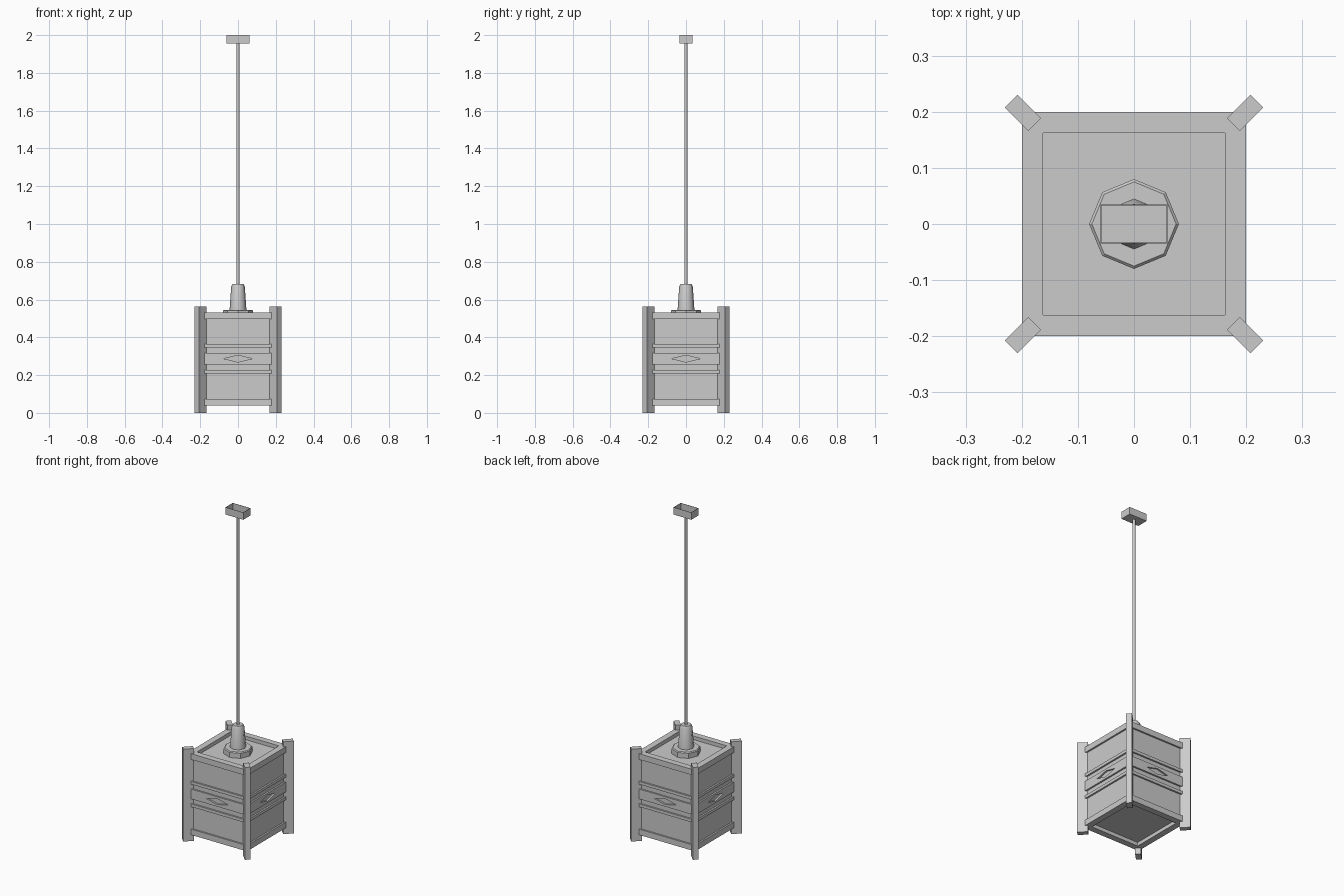
import bpy, bmesh, math
from mathutils import Matrix

if "Cube" in bpy.data.objects:
    bpy.data.objects.remove(bpy.data.objects["Cube"])


def finish(bm, name):
    bmesh.ops.recalc_face_normals(bm, faces=bm.faces)
    me = bpy.data.meshes.new(name)
    bm.to_mesh(me)
    bm.free()
    ob = bpy.data.objects.new(name, me)
    bpy.context.collection.objects.link(ob)
    return ob


def box(name, center, size, turn=0):
    bm = bmesh.new()
    bmesh.ops.create_cube(bm, size=1, matrix=Matrix.Translation(center)
                          @ Matrix.Rotation(turn, 4, 'Z') @ Matrix.Diagonal((*size, 1)))
    return finish(bm, name)


def square_ring(name, outer, inner, z0, z1):
    bm = bmesh.new()
    signs = [(-1, -1), (1, -1), (1, 1), (-1, 1)]
    loops = [[bm.verts.new((sx * r, sy * r, z)) for sx, sy in signs]
             for r, z in ((outer, z0), (outer, z1), (inner, z1), (inner, z0))]
    for k in range(4):
        a, b = loops[k], loops[(k + 1) % 4]
        for i in range(4):
            j = (i + 1) % 4
            bm.faces.new((a[i], a[j], b[j], b[i]))
    return finish(bm, name)


def lathe(name, profile, sides, smooth=None):
    bm = bmesh.new()
    rings = [[bm.verts.new((r * math.cos(math.tau * i / sides),
                            r * math.sin(math.tau * i / sides), z))
              for i in range(sides)] for r, z in profile]
    for a, b in zip(rings, rings[1:]):
        for i in range(sides):
            j = (i + 1) % sides
            bm.faces.new((a[i], a[j], b[j], b[i]))
    bm.faces.new(rings[0])
    bm.faces.new(rings[-1])
    ob = finish(bm, name)
    if smooth:
        bpy.ops.object.select_all(action='DESELECT')
        bpy.context.view_layer.objects.active = ob
        ob.select_set(True)
        bpy.ops.object.shade_smooth_by_angle(angle=math.radians(smooth))
    return ob


# Shade body, seen as recessed panels between the rails
box("shade_body", (0, 0, 0.285), (0.38, 0.38, 0.45))

# Top and bottom frames, thin rails
square_ring("top_frame", 0.2, 0.162, 0.497, 0.532)
square_ring("bottom_frame", 0.2, 0.162, 0.038, 0.073)
square_ring("upper_rail", 0.2, 0.18, 0.346, 0.364)
square_ring("lower_rail", 0.2, 0.18, 0.209, 0.227)

# Middle bands with a diamond cut-out, one per side
W, H, ZC, DX, DZ = 0.2, 0.03, 0.287, 0.075, 0.018
for n, side in enumerate(("front", "right", "back", "left")):
    bm = bmesh.new()
    faces = []
    for s in (1, -1):
        pts = [(-W, 0), (-DX, 0), (0, s * DZ), (DX, 0), (W, 0), (W, s * H), (-W, s * H)]
        faces.append([bm.verts.new((x, -0.2, ZC + z)) for x, z in pts])
    faces = [bm.faces.new(f if i else f[::-1]) for i, f in enumerate(faces)]
    bmesh.ops.remove_doubles(bm, verts=bm.verts, dist=1e-5)
    geo = bmesh.ops.extrude_face_region(bm, geom=bm.faces[:], use_keep_orig=True)["geom"]
    bmesh.ops.translate(bm, vec=(0, 0.012, 0),
                        verts=[g for g in geo if isinstance(g, bmesh.types.BMVert)])
    bmesh.ops.rotate(bm, verts=bm.verts, matrix=Matrix.Rotation(n * math.pi / 2, 3, 'Z'))
    finish(bm, side + "_diamond_band")

# Diagonal corner posts
for sx in (1, -1):
    for sy in (1, -1):
        box("corner_post", (sx * 0.198, sy * 0.198, 0.281), (0.059, 0.032, 0.562),
            sx * sy * math.pi / 4)

# Octagonal mounting plate and socket cover
lathe("mounting_plate", [(0.08, 0.505), (0.08, 0.541), (0.075, 0.546)], 8)
lathe("socket_cover", [(0.045, 0.54), (0.036, 0.668), (0.029, 0.682)], 8, 50)

# Hanging rod
lathe("hanging_rod", [(0.008, 0.67), (0.008, 1.96)], 8, 50)

# Ceiling canopy, an open-topped thin box
canopy = box("ceiling_canopy", (0, 0, 1.978), (0.12, 0.07, 0.044))
bm = bmesh.new()
bm.from_mesh(canopy.data)
bmesh.ops.delete(bm, geom=[f for f in bm.faces if f.normal.z > 0.5], context='FACES_ONLY')
bm.to_mesh(canopy.data)
bm.free()
wall = canopy.modifiers.new("wall", 'SOLIDIFY')
wall.thickness = 0.0025
wall.offset = -1
